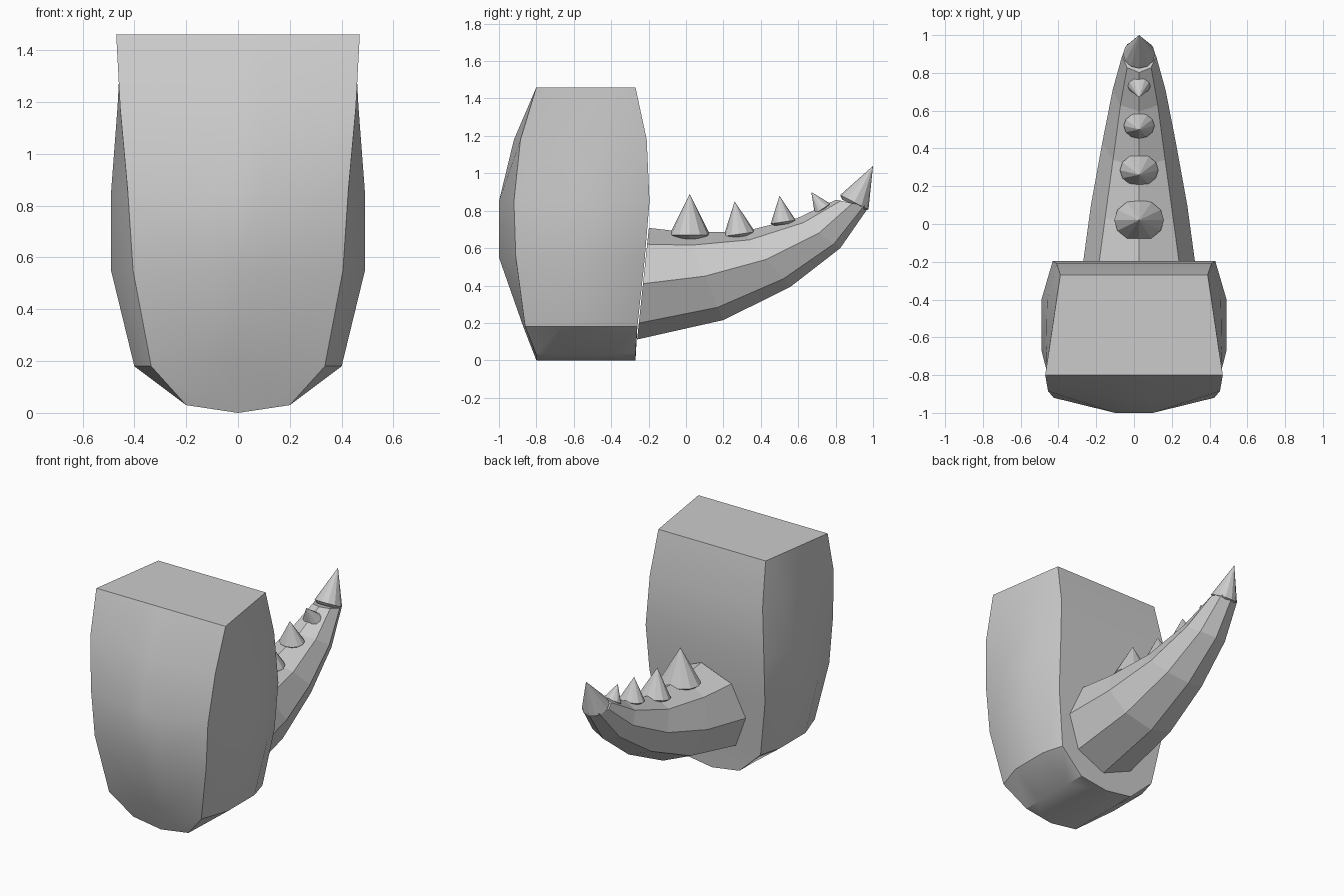
import bpy, bmesh
from math import sin, cos, pi, radians
from mathutils import Vector

cube = bpy.data.objects.get("Cube")
if cube:
    bpy.data.objects.remove(cube, do_unlink=True)

grey = bpy.data.materials.new("plain grey")
grey.use_nodes = True
colour = (0.6, 0.6, 0.6, 1)
grey.diffuse_color = colour
grey.node_tree.nodes["Principled BSDF"].inputs["Base Color"].default_value = colour


def finish(bm, name):
    """Turn a bmesh into a named grey object with outward faces."""
    bmesh.ops.recalc_face_normals(bm, faces=bm.faces)
    mesh = bpy.data.meshes.new(name)
    bm.to_mesh(mesh)
    bm.free()
    mesh.materials.append(grey)
    obj = bpy.data.objects.new(name, mesh)
    bpy.context.collection.objects.link(obj)
    return obj


def bridge(bm, lower, upper, closed):
    """Join two equal rows of vertices with quads."""
    count = len(lower)
    for i in range(count if closed else count - 1):
        j = (i + 1) % count
        bm.faces.new((lower[i], lower[j], upper[j], upper[i]))


def head_block():
    # height, front y, front corner y, half widths front to back, back y
    levels = [
        (0.00, -0.80, -0.80, 0.20, 0.20, 0.20, 0.20, -0.27),
        (0.18, -0.87, -0.86, 0.335, 0.40, 0.40, 0.36, -0.26),
        (0.55, -1.00, -0.91, 0.405, 0.49, 0.49, 0.42, -0.22),
        (0.85, -1.00, -0.92, 0.425, 0.49, 0.49, 0.43, -0.195),
        (1.18, -0.92, -0.885, 0.455, 0.465, 0.46, 0.41, -0.21),
        (1.46, -0.80, -0.80, 0.47, 0.45, 0.41, 0.39, -0.27),
    ]
    bm = bmesh.new()
    rows = []
    for z, front, corner, w1, w2, w3, w4, back in levels:
        outline = [(0, front), (0.1, front), (w1, corner), (w2, -0.67),
                   (w3, -0.4), (w4, back), (0, back)]
        # the underside is a shallow keel
        rows.append([bm.verts.new((x, y, z if z else 0.15 * x)) for x, y in outline])
    for lower, upper in zip(rows, rows[1:]):
        bridge(bm, lower, upper, False)
    bm.faces.new(rows[0])
    bm.faces.new(rows[-1])
    obj = finish(bm, "head_block")
    # guarantee the half shell faces outward before mirroring
    if obj.data.polygons[-1].normal.z < 0:
        obj.data.flip_normals()
    mirror = obj.modifiers.new("Mirror", 'MIRROR')
    mirror.use_clip = True
    bpy.ops.object.select_all(action='DESELECT')
    obj.select_set(True)
    bpy.context.view_layer.objects.active = obj
    bpy.ops.object.shade_smooth_by_angle(angle=radians(30))


JAW_X = 0.027


def lower_jaw():
    # centre y, centre z, radius, backward lean of each octagonal section
    sections = [
        (-0.23, 0.41, 0.30, -6),
        (0.10, 0.45, 0.255, 23),
        (0.43, 0.54, 0.195, 41),
        (0.71, 0.68, 0.14, 55),
        (0.89, 0.84, 0.09, 78),
    ]
    bm = bmesh.new()
    rings = []
    for y, z, radius, lean in sections:
        up = Vector((0, -sin(radians(lean)), cos(radians(lean))))
        centre = Vector((JAW_X, y, z))
        ring = []
        for i in range(8):
            a = i * pi / 4
            across = Vector((cos(a) * radius, 0, 0))
            ring.append(bm.verts.new(centre + across + up * sin(a) * radius))
        rings.append(ring)
    for lower, upper in zip(rings, rings[1:]):
        bridge(bm, lower, upper, True)
    bm.faces.new(rings[0])
    bm.faces.new(rings[-1])
    finish(bm, "lower_jaw")


def tooth(name, base, tip, radius, stretch=1.2, sides=12):
    """A faceted cone with a small rounded root, wider across the jaw."""
    base, tip = Vector(base), Vector(tip)
    axis = (tip - base).normalized()
    across = Vector((1, 0, 0))
    along = axis.cross(across).normalized()
    bm = bmesh.new()

    def ring(offset, scale):
        row = []
        for i in range(sides):
            a = 2 * pi * i / sides
            flat = across * cos(a) * stretch + along * sin(a)
            row.append(bm.verts.new(base + axis * offset + flat * radius * scale))
        return row

    root = ring(-0.2 * radius, 0.75)
    rim = ring(0, 1)
    bridge(bm, root, rim, True)
    bm.faces.new(root)
    point = bm.verts.new(tip)
    for i in range(sides):
        bm.faces.new((rim[i], rim[(i + 1) % sides], point))
    finish(bm, name)


head_block()
lower_jaw()

# row of teeth shrinking toward the end of the jaw
teeth = [
    ((0.02, 0.67), (0.02, 0.89), 0.11),
    ((0.285, 0.675), (0.26, 0.85), 0.085),
    ((0.52, 0.74), (0.50, 0.88), 0.068),
    ((0.73, 0.81), (0.67, 0.90), 0.05),
]
for number, (base, tip, radius) in enumerate(teeth, 1):
    tooth(f"tooth_{number}", (JAW_X, *base), (JAW_X, *tip), radius)

# pointed fang closing the tip of the jaw
tooth("tip_fang", (JAW_X, 0.90, 0.845), (JAW_X, 1.0, 1.04), 0.085, stretch=1)
